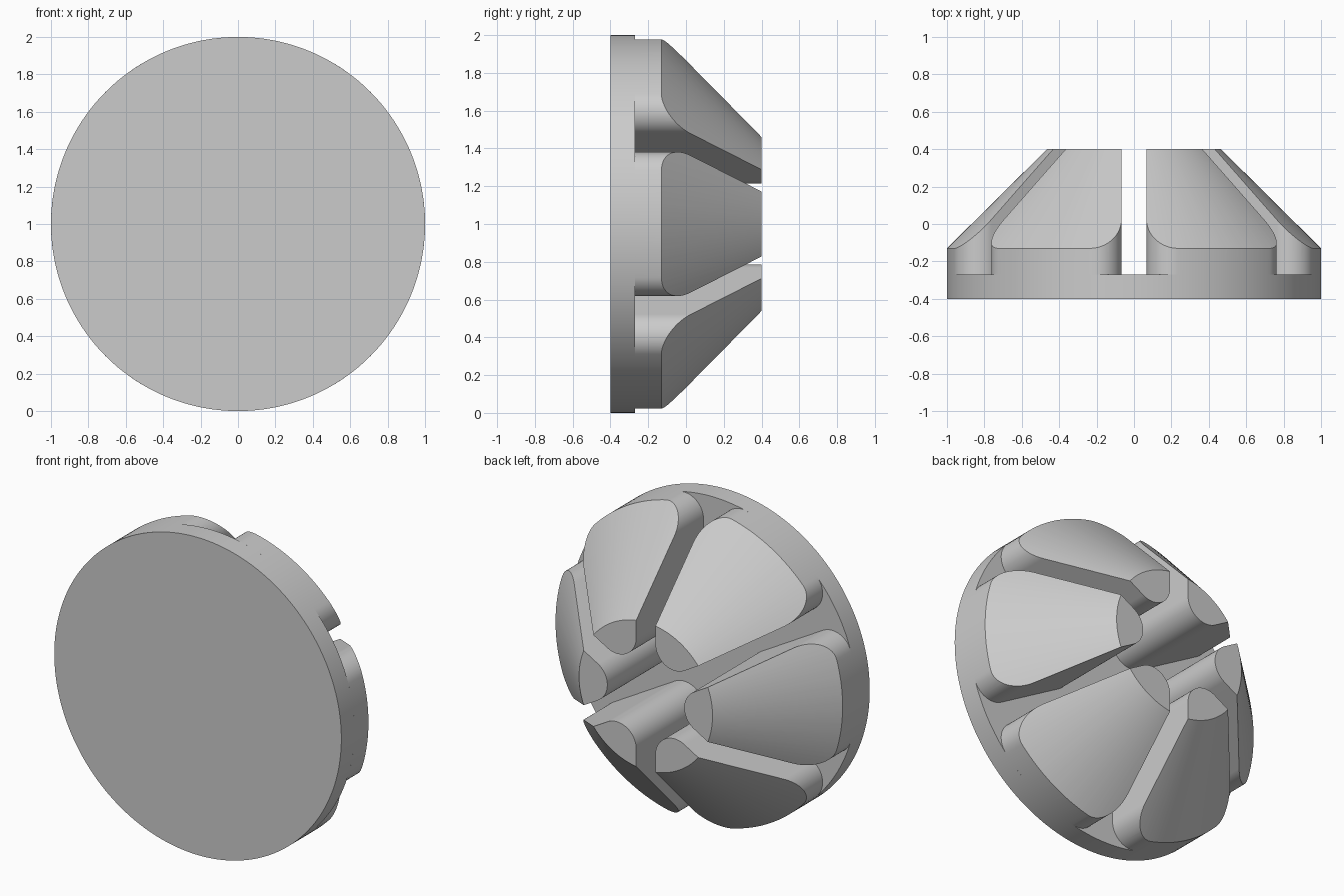
import bpy
import bmesh
from math import sin, cos, asin, radians, pi
from mathutils import Matrix, Vector

if "Cube" in bpy.data.objects:
    bpy.data.objects.remove(bpy.data.objects["Cube"])

COUNT = 6
SLOT = 0.067          # half width of a slot
FILLET = 0.134        # radius of the vertical corners
FRONT, FLOOR, SHOULDER, TIP = -0.4, -0.27, -0.13, 0.4
TIP_RADIUS = 0.465
CENTRE = Vector((0, 0, 1))

grey = bpy.data.materials.new("plain grey")
grey.use_nodes = True
colour = (0.6, 0.6, 0.6, 1)
grey.diffuse_color = colour
grey.node_tree.nodes["Principled BSDF"].inputs["Base Color"].default_value = colour


def make_object(name, bm):
    bmesh.ops.recalc_face_normals(bm, faces=bm.faces)
    mesh = bpy.data.meshes.new(name)
    bm.to_mesh(mesh)
    bm.free()
    mesh.materials.append(grey)
    obj = bpy.data.objects.new(name, mesh)
    bpy.context.collection.objects.link(obj)
    return obj


def round_solid(name, y0, y1, r0, r1, segments=180):
    """Cylinder or cone along the y axis."""
    bm = bmesh.new()
    place = Matrix.Translation((0, (y0 + y1) / 2, 0)) @ Matrix.Rotation(-pi / 2, 4, "X")
    bmesh.ops.create_cone(bm, cap_ends=True, segments=segments, radius1=r0,
                          radius2=r1, depth=y1 - y0, matrix=place)
    return make_object(name, bm)


def arc(angle, dist, radius, start, end, steps):
    """Arc whose centre lies at the given polar position."""
    cx, cz = dist * cos(angle), dist * sin(angle)
    return [(cx + radius * cos(t), cz + radius * sin(t))
            for t in (start + (end - start) * i / steps for i in range(steps + 1))]


def smooth(obj):
    bpy.ops.object.select_all(action="DESELECT")
    obj.select_set(True)
    bpy.context.view_layer.objects.active = obj
    bpy.ops.object.shade_smooth_by_angle(angle=radians(25))
    weighted = obj.modifiers.new("even normals", "WEIGHTED_NORMAL")
    weighted.keep_sharp = True


# Wedge outline: two outer fillets, the rim arc and a rounded inner tip
half = pi / COUNT
wall = half + pi / 2
beta = half - asin((SLOT + FILLET) / (1 - FILLET))
outline = (arc(-beta, 1 - FILLET, FILLET, -wall, -beta, 14)
           + arc(0, 0, 1, -beta, beta, 22)[1:-1]
           + arc(beta, 1 - FILLET, FILLET, beta, wall, 14)
           + arc(0, (SLOT + FILLET) / sin(half), FILLET, wall, 2 * pi - wall, 20))

bm = bmesh.new()
base = bm.faces.new([bm.verts.new((x, FLOOR, z)) for x, z in outline])
top = bmesh.ops.extrude_face_region(bm, geom=[base], use_keep_orig=True)
bmesh.ops.translate(bm, vec=(0, TIP - FLOOR, 0),
                    verts=[g for g in top["geom"] if isinstance(g, bmesh.types.BMVert)])
wedge = make_object("wedge_1", bm)

# Slanted outer face, trimmed by a large cone
slope = (1 - TIP_RADIUS) / (TIP - SHOULDER)
cone = round_solid("cone_trimmer", FRONT, TIP + 0.1,
                   1 + slope * (SHOULDER - FRONT), TIP_RADIUS - slope * 0.1)
trim = wedge.modifiers.new("trim", "BOOLEAN")
trim.operation = "INTERSECT"
trim.solver = "EXACT"
trim.object = cone
bpy.context.view_layer.update()
trimmed = bpy.data.meshes.new_from_object(
    wedge.evaluated_get(bpy.context.evaluated_depsgraph_get()))
wedge.modifiers.clear()
wedge.data = trimmed
bpy.data.objects.remove(cone)
wedge.location = CENTRE
smooth(wedge)

# Ring of wedges
for i in range(1, COUNT):
    copy = wedge.copy()
    copy.name = f"wedge_{i + 1}"
    copy.rotation_euler.y = i * 2 * half
    bpy.context.collection.objects.link(copy)

# Base disc
disc = round_solid("base_disc", FRONT, FLOOR, 1, 1)
disc.location = CENTRE
smooth(disc)
